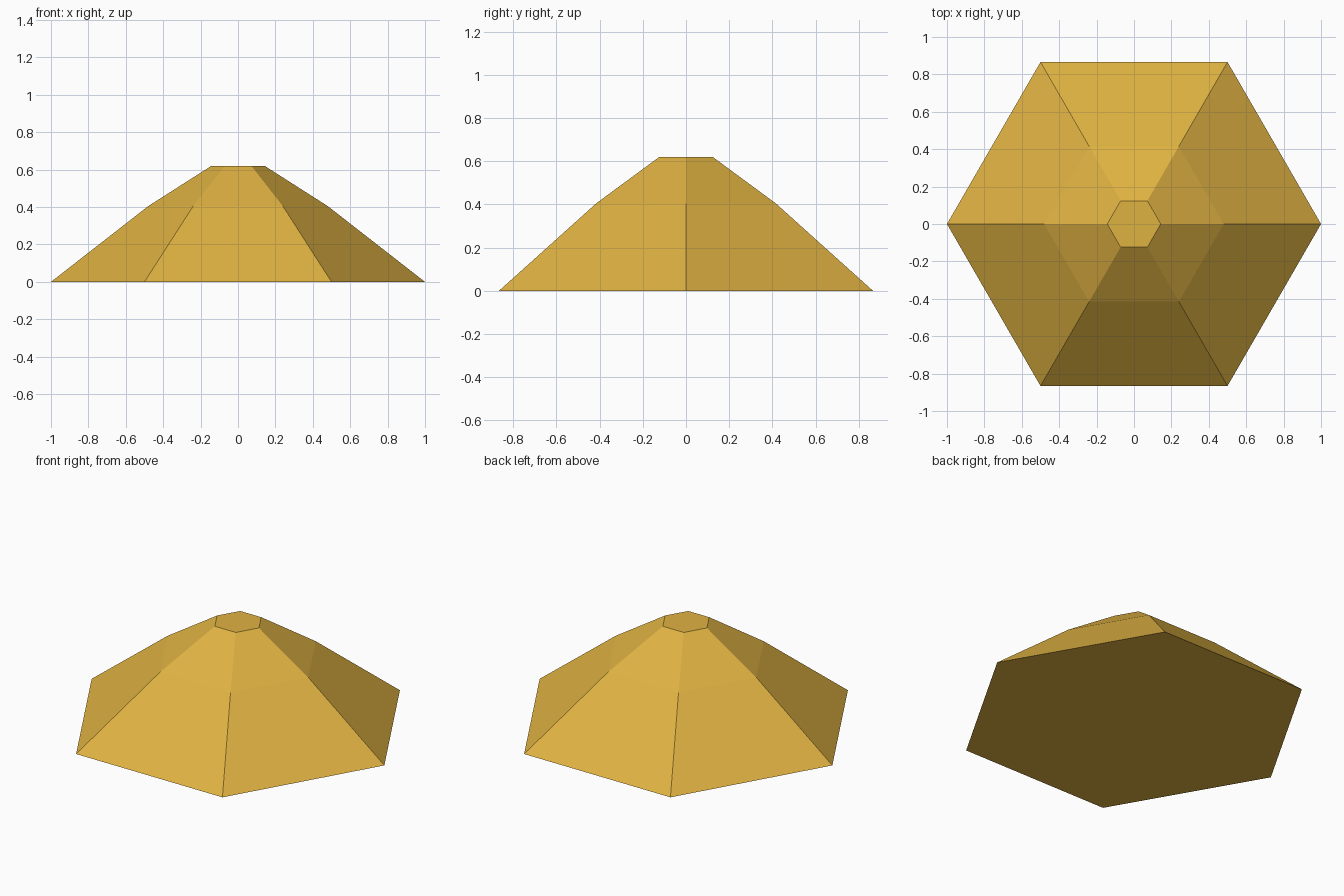
import bpy, bmesh, math

if "Cube" in bpy.data.objects:
    bpy.data.objects.remove(bpy.data.objects["Cube"])

# Single golden colour
gold = bpy.data.materials.new("golden yellow")
gold.diffuse_color = (0.74, 0.445, 0.054, 1.0)
gold.use_nodes = True
gold.node_tree.nodes["Principled BSDF"].inputs["Base Color"].default_value = gold.diffuse_color

# Rings from base to top: (corner radius, height)
PROFILE = [(1.0, 0.0), (0.48, 0.405), (0.143, 0.62)]
SIDES = 6

bm = bmesh.new()
rings = []
for r, z in PROFILE:
    rings.append([bm.verts.new((r * math.cos(math.tau * i / SIDES),
                                r * math.sin(math.tau * i / SIDES), z))
                  for i in range(SIDES)])

# Sloping panels between neighbouring rings
for low, high in zip(rings, rings[1:]):
    for i in range(SIDES):
        j = (i + 1) % SIDES
        bm.faces.new((low[i], low[j], high[j], high[i]))

# Flat base and flat top
bm.faces.new(rings[0][::-1])
bm.faces.new(rings[-1])

mesh = bpy.data.meshes.new("hexagonal_mound")
bm.to_mesh(mesh)
bm.free()
mesh.materials.append(gold)
mound = bpy.data.objects.new("hexagonal_mound", mesh)
bpy.context.collection.objects.link(mound)
